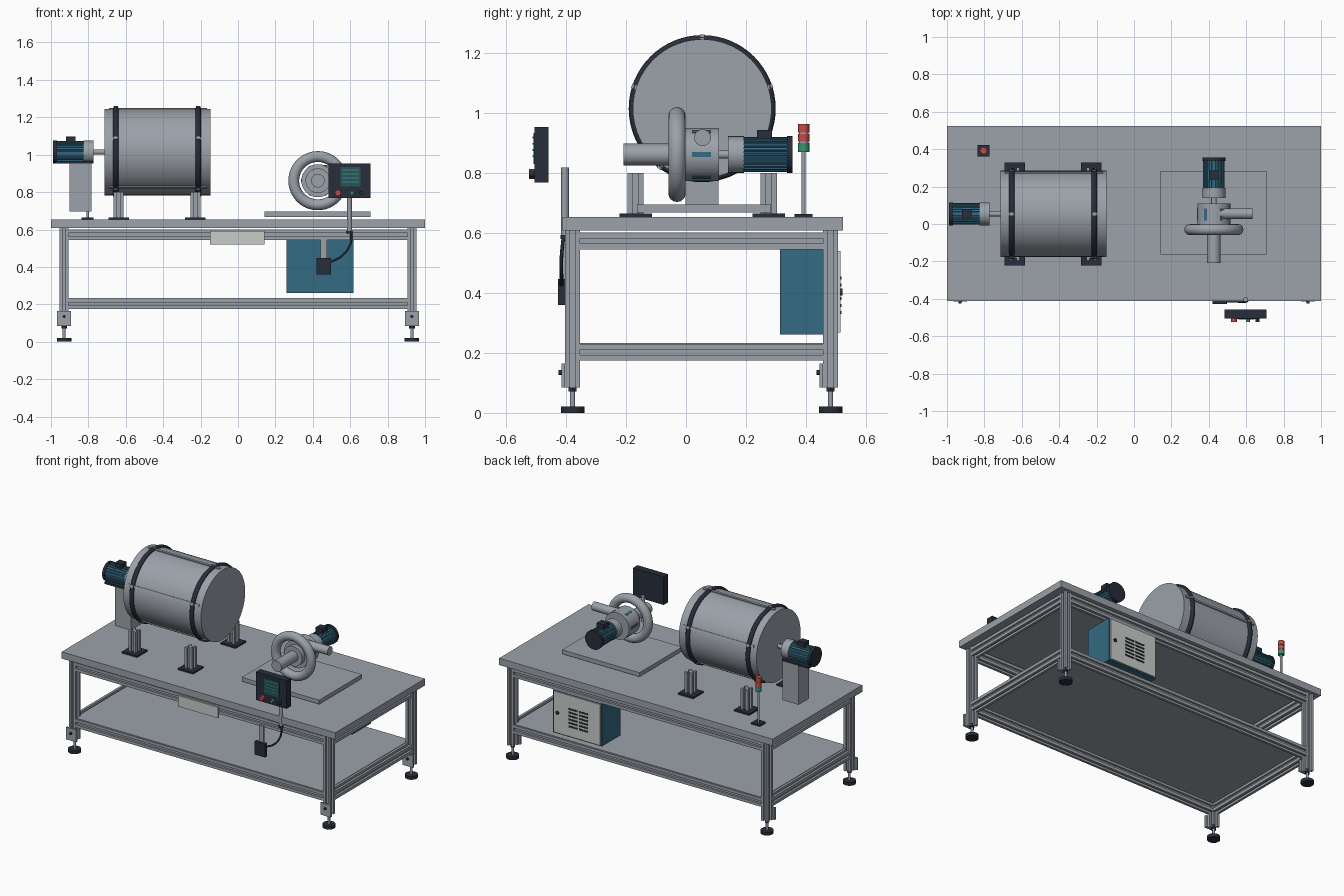
import bpy, bmesh, math
from mathutils import Vector

if "Cube" in bpy.data.objects:
    bpy.data.objects.remove(bpy.data.objects["Cube"])


def material(name, rgb):
    m = bpy.data.materials.new(name)
    m.diffuse_color = (*rgb, 1)
    m.use_nodes = True
    m.node_tree.nodes["Principled BSDF"].inputs["Base Color"].default_value = m.diffuse_color
    return m


METAL = material("brushed_metal", (0.33, 0.36, 0.40))
DARK = material("dark_navy", (0.020, 0.026, 0.042))
BLUE = material("machine_blue", (0.035, 0.145, 0.225))
RED = material("signal_red", (0.58, 0.07, 0.06))
GREEN = material("signal_green", (0.04, 0.30, 0.17))
CREAM = material("pale_grey", (0.58, 0.61, 0.57))
SCREEN = material("screen_teal", (0.022, 0.085, 0.11))


def finish(name, bm, mat, smooth=True):
    bmesh.ops.recalc_face_normals(bm, faces=bm.faces)
    me = bpy.data.meshes.new(name)
    bm.to_mesh(me)
    bm.free()
    if smooth:
        me.shade_smooth()
        me.set_sharp_from_angle(angle=math.radians(32))
    me.materials.append(mat)
    ob = bpy.data.objects.new(name, me)
    bpy.context.collection.objects.link(ob)
    return ob


def place(axis, u, v, w):
    """Cross-section (u, v) at distance w along the axis."""
    p = [0, 0, 0]
    p[axis], p[(axis + 1) % 3], p[(axis + 2) % 3] = w, u, v
    return Vector(p)


X, Y, Z = 0, 1, 2


def prism(name, axis, pts, a, b, mat, smooth=True):
    bm = bmesh.new()
    lo = [bm.verts.new(place(axis, u, v, a)) for u, v in pts]
    hi = [bm.verts.new(place(axis, u, v, b)) for u, v in pts]
    n = len(pts)
    bm.faces.new(lo[::-1])
    bm.faces.new(hi)
    for i in range(n):
        j = (i + 1) % n
        bm.faces.new((lo[i], lo[j], hi[j], hi[i]))
    return finish(name, bm, mat, smooth)


def box(name, x0, x1, y0, y1, z0, z1, mat):
    return prism(name, Z, [(x0, y0), (x1, y0), (x1, y1), (x0, y1)], z0, z1, mat, False)


def cyl(name, axis, u, v, r, a, b, mat, n=32):
    t = [math.tau * i / n for i in range(n)]
    return prism(name, axis, [(u + r * math.cos(k), v + r * math.sin(k)) for k in t], a, b, mat)


def radial_bar(name, axis, u, v, ang, r0, r1, w, a, b, mat):
    """Bar lying on a cylinder at a given angle."""
    c, s = math.cos(ang), math.sin(ang)
    q = [(r0, -w), (r1, -w), (r1, w), (r0, w)]
    return prism(name, axis, [(u + r * c - t * s, v + r * s + t * c) for r, t in q], a, b, mat, False)


def slotted(name, axis, u, v, hu, hv, a, b):
    """Aluminium extrusion with a groove down each side."""
    g, d = 0.009, 0.014
    side = [(-1, -1, 0), (-g, -1, 0), (-g, -1, d), (g, -1, d), (g, -1, 0)]
    pts = []
    for k in range(4):
        h_along, h_out = (hu, hv) if k % 2 == 0 else (hv, hu)
        for s, _, dep in side:
            p, q = (-h_along if s == -1 else s), -h_out + dep
            for _ in range(k):
                p, q = -q, p
            pts.append((u + p, v + q))
    return prism(name, axis, pts, a, b, METAL, False)


def ring(name, axis, u, v, w, R, r_out, r_ax, mat, n=64, m=16):
    bm = bmesh.new()
    rows = []
    for i in range(n):
        t = math.tau * i / n
        row = []
        for j in range(m):
            k = math.tau * j / m
            r = R + r_out * math.cos(k)
            row.append(bm.verts.new(place(axis, u + r * math.cos(t), v + r * math.sin(t),
                                          w + r_ax * math.sin(k))))
        rows.append(row)
    for i in range(n):
        p, q = rows[i], rows[(i + 1) % n]
        for j in range(m):
            k = (j + 1) % m
            bm.faces.new((p[j], q[j], q[k], p[k]))
    return finish(name, bm, mat)


def motor(tag, axis, s, u, v, a):
    """Flange, ribbed body, fan cover and terminal box."""
    cyl(tag + "_flange", axis, u, v, 0.061, a, a + s * 0.053, METAL)
    ribs = []
    for i in range(24):
        for off, r in ((-0.25, 0.058), (0.15, 0.058), (0.25, 0.053), (0.65, 0.053)):
            t = math.tau * (i + off) / 24
            ribs.append((u + r * math.cos(t), v + r * math.sin(t)))
    prism(tag + "_body", axis, ribs, a + s * 0.053, a + s * 0.196, BLUE, False)
    cyl(tag + "_fan_cover", axis, u, v, 0.062, a + s * 0.196, a + s * 0.215, DARK)
    c = place(axis, u, v, a + s * 0.122)
    box(tag + "_terminal_box", c.x - .025, c.x + .025, c.y - .025, c.y + .025,
        c.z + .045, c.z + .082, DARK)


# Table top, shelf and frame
box("table_top", -1, 1, -0.412, 0.523, 0.608, 0.653, METAL)
box("lower_shelf", -0.906, 0.906, -0.395, 0.499, 0.226, 0.233, METAL)
LX, YF, YB, H = 0.93, -0.378, 0.482, 0.025
for sx in (-1, 1):
    for y in (YF, YB):
        x = sx * LX
        slotted("leg", Z, x, y, H, H, 0.085, 0.608)
        cyl("foot_pad", Z, x, y, 0.039, 0, 0.021, DARK)
        cyl("foot_stem", Z, x, y, 0.008, 0.02, 0.09, METAL, 16)
        cyl("foot_nut", Z, x, y, 0.015, 0.072, 0.085, DARK, 6)
        box("foot_bracket", x - .038, x + .038, y - H - .012, y - H, 0.085, 0.165, METAL)
        cyl("bracket_bolt", Y, 0.135, x, 0.008, y - H - .022, y - H - .01, DARK, 12)
for z in (0.573, 0.202):
    for y in (YF, YB):
        slotted("long_rail", X, y, z, H, 0.028, -LX + H, LX - H)
    for x in (-LX, LX):
        slotted("end_rail", Y, z, x, 0.028, H, YF + H, YB - H)

# Drum with bands, strips and clips
DY, DZ = 0.054, 1.014
BANDS = (-0.653, -0.213)
cyl("drum", X, DY, DZ, 0.231, -0.714, -0.147, METAL, 72)
for x in BANDS:
    ring("drum_band", X, DY, DZ, x, 0.232, 0.013, 0.015, DARK)
for i in range(5):
    t = math.radians(90 + 72 * i)
    radial_bar("drum_strip", X, DY, DZ, t, 0.225, 0.237, 0.008, -0.69, -0.167, METAL)
    for x in BANDS:
        radial_bar("band_clip", X, DY, DZ, t, 0.23, 0.247, 0.008, x - .012, x + .012, METAL)
for x in (-0.638, -0.228):
    for s in (-1, 1):
        y = DY + s * 0.222
        slotted("drum_post", Z, x, y, 0.027, 0.027, 0.66, 0.80)
        box("post_base", x - .055, x + .055, y - .054, y + .054, 0.653, 0.664, DARK)

# Drum drive
motor("drum_motor", X, -1, DY, DZ, -0.773)
cyl("drum_shaft", X, DY, DZ, 0.013, -0.775, -0.71, METAL, 20)
box("motor_mount", -0.975, -0.778, -0.003, 0.111, 0.953, 0.966, DARK)
box("motor_pedestal", -0.90, -0.783, -0.001, 0.109, 0.695, 0.954, METAL)

# Blower on its pad
BX, BZ = 0.427, 0.861
box("blower_pad", 0.142, 0.708, -0.163, 0.283, 0.668, 0.695, METAL)
ring("blower_scroll", Y, BZ, BX, -0.03, 0.129, 0.029, 0.029, METAL)
cyl("inlet_pipe", Y, BZ, BX, 0.036, -0.208, 0, METAL)
cyl("inlet_collar", Y, BZ, BX, 0.066, -0.035, 0.01, METAL)
cyl("blower_housing", Y, BZ, BX, 0.088, -0.005, 0.11, METAL, 48)
for i in range(6):
    radial_bar("housing_slot", Y, BZ, BX, math.radians(30 + 60 * i),
               0.083, 0.0895, 0.008, 0.02, 0.083, BLUE)
cyl("outlet_pipe", X, 0.055, 0.917, 0.028, 0.44, 0.634, METAL)
cyl("blower_shaft", Y, BZ, BX, 0.014, 0.105, 0.145, METAL, 20)
motor("blower_motor", Y, 1, BZ, BX, 0.14)

# Control panel on its pole
box("control_panel", 0.484, 0.708, -0.505, -0.458, 0.768, 0.953, DARK)
box("panel_screen", 0.547, 0.656, -0.509, -0.504, 0.83, 0.933, SCREEN)
for z in (0.918, 0.897, 0.876, 0.855):
    box("screen_line", 0.56, 0.645, -0.511, -0.508, z - .003, z + .003, GREEN)
for x, m in ((0.534, RED), (0.609, GREEN), (0.66, DARK)):
    cyl("panel_button", Y, 0.796, x, 0.016 if m is RED else 0.011, -0.523, -0.504, m, 20)
cyl("panel_pole", Z, 0.597, -0.403, 0.013, 0.59, 0.818, METAL, 20)
cyl("pole_gland", Z, 0.597, -0.403, 0.016, 0.58, 0.593, DARK, 20)

# Cable and switch box
box("switch_box", 0.419, 0.496, -0.427, -0.403, 0.36, 0.447, DARK)
box("switch_bracket", 0.44, 0.475, -0.41, -0.403, 0.44, 0.553, METAL)
cu = bpy.data.curves.new("cable", 'CURVE')
cu.dimensions = '3D'
cu.bevel_depth = 0.006
cu.bevel_resolution = 2
sp = cu.splines.new('BEZIER')
path = [(0.606, -0.408, 0.59), (0.60, -0.415, 0.52), (0.55, -0.415, 0.455), (0.49, -0.415, 0.425)]
sp.bezier_points.add(len(path) - 1)
for bp, co in zip(sp.bezier_points, path):
    bp.co = co
    bp.handle_left_type = bp.handle_right_type = 'AUTO'
cu.materials.append(DARK)
bpy.context.collection.objects.link(bpy.data.objects.new("cable", cu))

# Front plate
box("front_plate", -0.149, 0.142, -0.413, -0.403, 0.52, 0.592, CREAM)

# Electrical cabinet with vented door
box("cabinet", 0.26, 0.617, 0.313, 0.507, 0.261, 0.546, BLUE)
box("cabinet_door", 0.268, 0.609, 0.506, 0.515, 0.268, 0.539, CREAM)
for i in range(6):
    z = 0.335 + 0.023 * i
    for x0 in (0.355, 0.432):
        box("door_vent", x0, x0 + 0.066, 0.514, 0.518, z - .005, z + .005, DARK)
cyl("door_lock", Y, 0.403, 0.578, 0.011, 0.513, 0.522, DARK, 16)

# Signal tower
TX, TY = -0.804, 0.392
box("tower_base", TX - .032, TX + .032, TY - .03, TY + .03, 0.653, 0.663, DARK)
cyl("tower_pole", Z, TX, TY, 0.007, 0.66, 0.875, METAL, 16)
cyl("tower_green", Z, TX, TY, 0.019, 0.870, 0.899, GREEN, 24)
cyl("tower_spacer", Z, TX, TY, 0.016, 0.899, 0.904, METAL, 24)
cyl("tower_red_lower", Z, TX, TY, 0.019, 0.904, 0.930, RED, 24)
cyl("tower_spacer", Z, TX, TY, 0.016, 0.930, 0.934, METAL, 24)
cyl("tower_red_upper", Z, TX, TY, 0.019, 0.934, 0.962, RED, 24)
